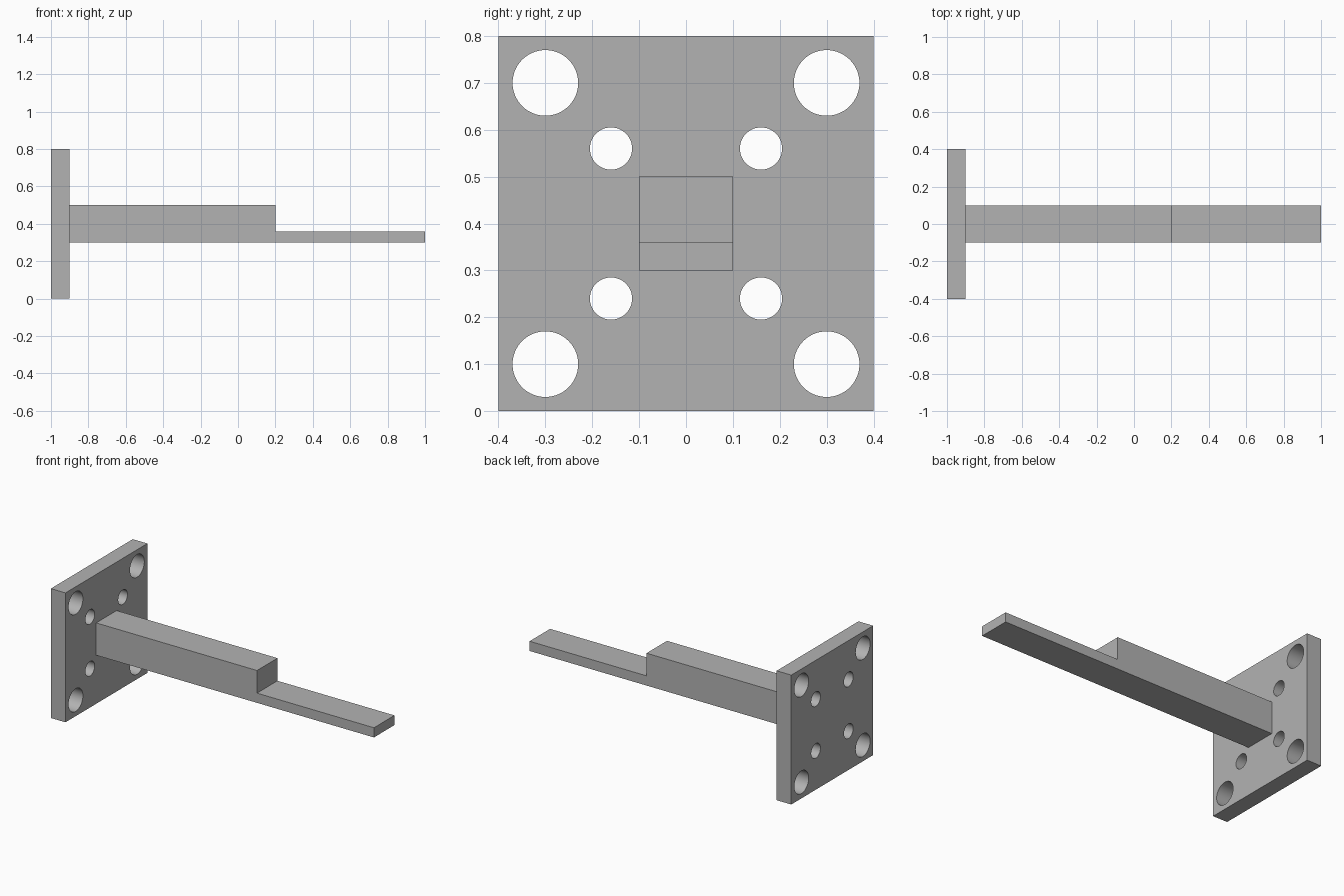
import bpy
import bmesh
from math import radians
from mathutils import Matrix, Vector

if "Cube" in bpy.data.objects:
    bpy.data.objects.remove(bpy.data.objects["Cube"], do_unlink=True)

grey = bpy.data.materials.new("plain_grey")
grey.use_nodes = True
grey.diffuse_color = (0.45, 0.45, 0.45, 1)
grey.node_tree.nodes["Principled BSDF"].inputs["Base Color"].default_value = grey.diffuse_color


def make_object(name, bm):
    bmesh.ops.recalc_face_normals(bm, faces=bm.faces)
    mesh = bpy.data.meshes.new(name)
    bm.to_mesh(mesh)
    bm.free()
    mesh.materials.append(grey)
    obj = bpy.data.objects.new(name, mesh)
    bpy.context.collection.objects.link(obj)
    return obj


CENTRE_Z = 0.4
PLATE_X = -0.95

# Square mounting plate
bm = bmesh.new()
bmesh.ops.create_cube(bm, size=1, matrix=Matrix.Translation((PLATE_X, 0, CENTRE_Z))
                      @ Matrix.Diagonal((0.1, 0.8, 0.8, 1)))
plate = make_object("mounting_plate", bm)

# Hole cutters: large corner holes and small inner holes
bm = bmesh.new()
turn = Matrix.Rotation(radians(90), 4, 'Y')
for offset, radius in ((0.3, 0.07), (0.16, 0.045)):
    for sy in (-1, 1):
        for sz in (-1, 1):
            place = Matrix.Translation((PLATE_X, sy * offset, CENTRE_Z + sz * offset))
            bmesh.ops.create_cone(bm, cap_ends=True, segments=64, radius1=radius,
                                  radius2=radius, depth=0.3, matrix=place @ turn)
cutter = make_object("hole_cutters", bm)
cutter.hide_render = True

cut = plate.modifiers.new("holes", 'BOOLEAN')
cut.operation = 'DIFFERENCE'
cut.solver = 'EXACT'
cut.object = cutter
bpy.context.view_layer.objects.active = plate
plate.select_set(True)
bpy.ops.object.modifier_apply(modifier=cut.name)
bpy.data.objects.remove(cutter, do_unlink=True)
bpy.ops.object.shade_smooth_by_angle(angle=radians(30))

# Stepped arm: side profile extruded across the width
profile = [(-0.9, 0.3), (1, 0.3), (1, 0.36), (0.2, 0.36), (0.2, 0.5), (-0.9, 0.5)]
bm = bmesh.new()
side = bm.faces.new([bm.verts.new((x, -0.1, z)) for x, z in profile])
grown = bmesh.ops.extrude_face_region(bm, geom=[side])
bmesh.ops.translate(bm, vec=Vector((0, 0.2, 0)),
                    verts=[v for v in grown["geom"] if isinstance(v, bmesh.types.BMVert)])
make_object("stepped_arm", bm)
